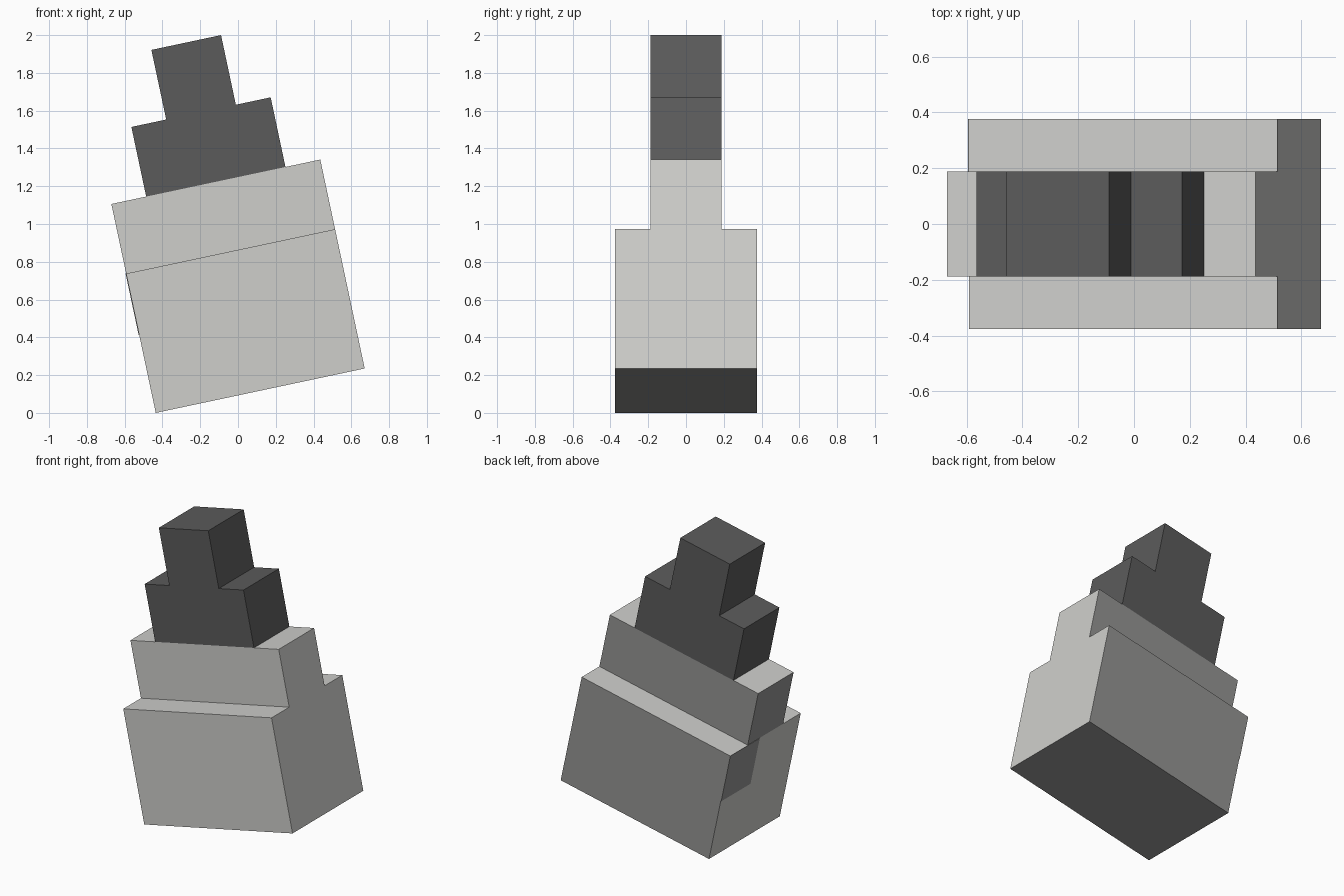
import bpy, bmesh, math
from mathutils import Matrix, Vector

cube = bpy.data.objects.get("Cube")
if cube:
    bpy.data.objects.remove(cube, do_unlink=True)

U = 0.3769                      # one block unit
TILT = math.radians(12)
# Local block units -> tilted, centred model standing on one bottom edge
PLACE = (Matrix.Translation((-1.155 * U, 0, 0)) @ Matrix.Rotation(-TILT, 4, 'Y')
         @ Matrix.Scale(U, 4))


def material(name, rgb):
    m = bpy.data.materials.new(name)
    m.use_nodes = True
    m.diffuse_color = (*rgb, 1)
    m.node_tree.nodes["Principled BSDF"].inputs["Base Color"].default_value = (*rgb, 1)
    return m


light = material("light grey", (0.62, 0.62, 0.60))
mid = material("mid grey", (0.30, 0.30, 0.295))
dark = material("charcoal", (0.105, 0.105, 0.105))


def prism(profile, offset):
    """Extrude a closed profile along an offset vector, in block units."""
    bm = bmesh.new()
    face = bm.faces.new([bm.verts.new(p) for p in profile])
    ext = bmesh.ops.extrude_face_region(bm, geom=[face], use_keep_orig=True)
    moved = [g for g in ext["geom"] if isinstance(g, bmesh.types.BMVert)]
    bmesh.ops.translate(bm, verts=moved, vec=offset)
    bmesh.ops.recalc_face_normals(bm, faces=bm.faces)
    return bm


def finish(bm, name, mats):
    bm.transform(PLACE)
    me = bpy.data.meshes.new(name)
    bm.to_mesh(me)
    bm.free()
    for m in mats:
        me.materials.append(m)
    ob = bpy.data.objects.new(name, me)
    bpy.context.collection.objects.link(ob)
    return ob


# Stepped base: wide lower block with a narrow upper block
half = [(1, 0), (1, 2), (0.5, 2), (0.5, 3)]
outline = half + [(-y, z) for y, z in reversed(half)]
base = prism([(0, y, z) for y, z in outline], (3, 0, 0))
# Split both end faces at the step
for f in [f for f in base.faces if abs(f.normal.x) > 0.9]:
    bmesh.ops.connect_verts(base, verts=[v for v in f.verts
                            if abs(v.co.z - 2) < 1e-4 and abs(abs(v.co.y) - 0.5) < 1e-4])
# Back, underside and upper end face are the darker grey
for f in base.faces:
    n, c = f.normal, f.calc_center_median()
    if n.y > 0.9 or n.z < -0.9 or (n.x < -0.9 and c.z > 2):
        f.material_index = 1
finish(base, "stepped_base", [light, mid])

# Darker patch on the upper back corner of the lower block's end
patch = prism([(0, 0.17, 1.12), (0, 1, 1.12), (0, 1, 2), (0, 0.17, 2)], (-0.008, 0, 0))
finish(patch, "end_patch", [mid])

# Stepped tower: two-unit foot with a one-unit cap
steps = [(1, 3), (1, 4), (0.5, 4), (0.5, 5)]
outline = [(1.5 + x, z) for x, z in steps] + [(1.5 - x, z) for x, z in reversed(steps)]
tower = prism([(x, -0.5, z) for x, z in outline], (0, 1, 0))
finish(tower, "stepped_tower", [dark])
